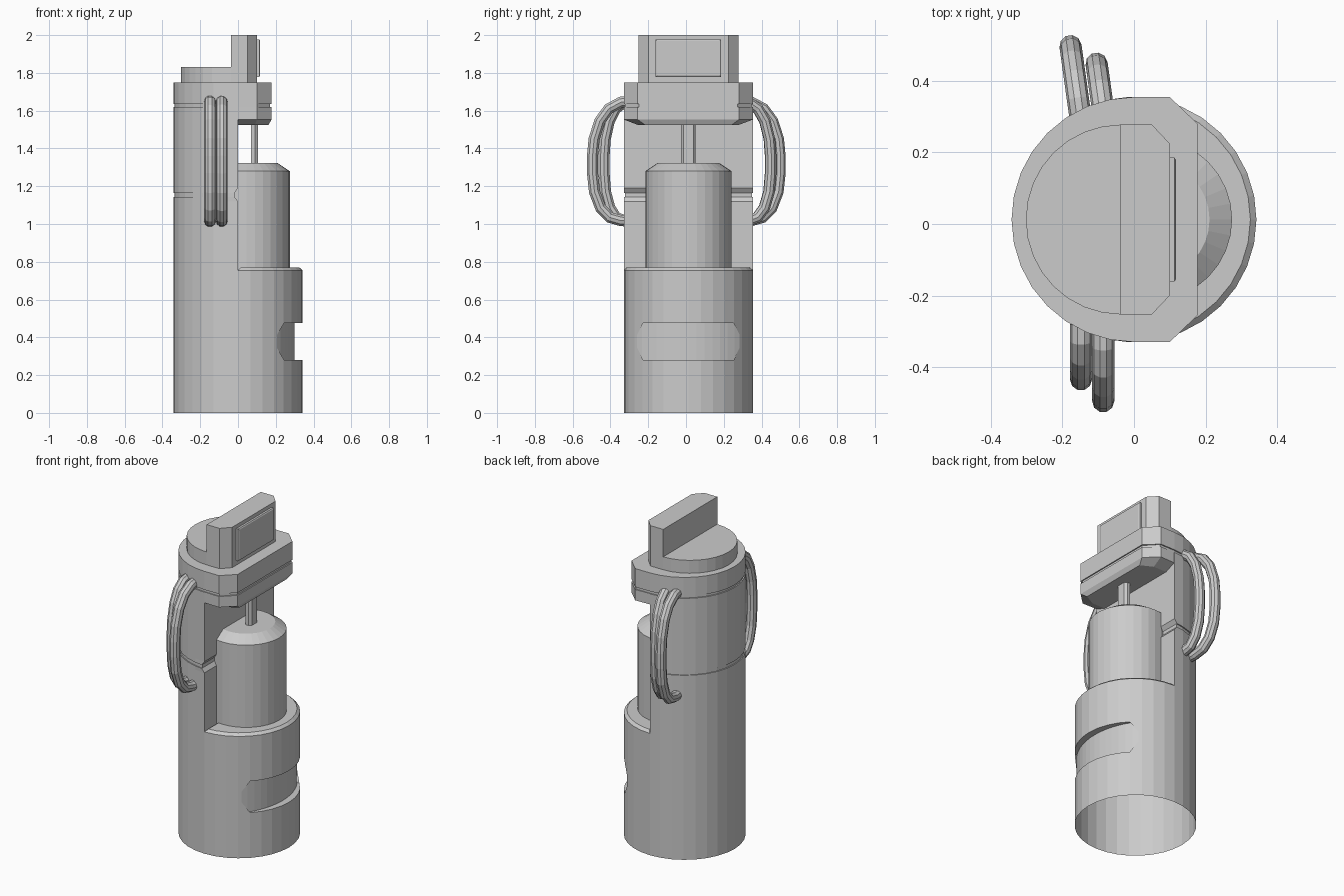
import bpy, bmesh, math
from mathutils import Matrix

if "Cube" in bpy.data.objects:
    bpy.data.objects.remove(bpy.data.objects["Cube"])

CY = 0.0125   # body axis in y
R = 0.342     # body radius


def finish(name, bm):
    bmesh.ops.recalc_face_normals(bm, faces=bm.faces)
    me = bpy.data.meshes.new(name)
    bm.to_mesh(me)
    bm.free()
    ob = bpy.data.objects.new(name, me)
    bpy.context.collection.objects.link(ob)
    return ob


def loft(name, rings, matrix=None, bottom=True):
    """Skin a list of (z, outline) sections and cap the ends."""
    bm = bmesh.new()
    loops = [[bm.verts.new((x, y + CY, z)) for x, y in pts] for z, pts in rings]
    for a, b in zip(loops, loops[1:]):
        for i in range(len(a)):
            j = (i + 1) % len(a)
            bm.faces.new((a[i], a[j], b[j], b[i]))
    if bottom:
        bm.faces.new(loops[0][::-1])
    bm.faces.new(loops[-1])
    if matrix:
        bm.transform(matrix)
    return finish(name, bm)


def arc(r, a0, a1, n, cx=0.0):
    return [(cx + r * math.cos(math.radians(a0 + (a1 - a0) * i / n)),
             r * math.sin(math.radians(a0 + (a1 - a0) * i / n))) for i in range(n + 1)]


def circle(r, cx=0.0, n=32):
    return arc(r, 0, 360, n, cx)[:-1]


def back_half(r, flat=0.0):
    return [(min(x, flat), y) for x, y in arc(r, 90, 270, 16)]


def front_half(r, flat=0.0):
    return [(max(x, flat), y) for x, y in arc(r, -90, 90, 16)]


def mirrored(pts):
    """Close a right-hand outline given for -y by mirroring it to +y."""
    return pts + [(x, -y) for x, y in reversed(pts)]


def boolean(ob, cutter):
    mod = ob.modifiers.new("cut", 'BOOLEAN')
    mod.object, mod.operation, mod.solver = cutter, 'DIFFERENCE', 'EXACT'
    dg = bpy.context.evaluated_depsgraph_get()
    me = bpy.data.meshes.new_from_object(ob.evaluated_get(dg))
    ob.modifiers.clear()
    ob.data = me
    bpy.data.objects.remove(cutter)


# Lower body with a curved hexagonal recess, open underneath
base = loft("lower_body", [(0, circle(R)), (0.755, circle(R))])
hexagon = [(-0.288, 0.38), (-0.24, 0.28), (0.24, 0.28), (0.288, 0.38), (0.24, 0.475), (-0.24, 0.475)]
bm = bmesh.new()
near, far = ([bm.verts.new((x, y + CY, z)) for y, z in hexagon] for x in (0.1, 0.6))
bm.faces.new(near)
bm.faces.new(far)
for i in range(6):
    j = (i + 1) % 6
    bm.faces.new((near[i], near[j], far[j], far[i]))
cutter = finish("recess_cutter", bm)
cutter.hide_render = True
boolean(cutter, loft("recess_floor", [(0.2, circle(0.44, -0.14, 64)), (0.6, circle(0.44, -0.14, 64))]))
boolean(base, cutter)
bm = bmesh.new()
bm.from_mesh(base.data)
bmesh.ops.delete(bm, geom=[f for f in bm.faces if f.calc_center_median().z < 1e-4], context='FACES')
bm.to_mesh(base.data)
bm.free()

# Chamfered rim on the front half of the lower body
loft("front_rim", [(0.755, front_half(R)), (0.77, front_half(R - 0.017, 0.015))])

# Back column with the parting groove that flares at the flat face
loft("back_column", [(0.755, back_half(R)), (1.12, back_half(R)), (1.143, back_half(R, -0.018)),
                     (1.143, back_half(R - 0.006, -0.018)), (1.165, back_half(R - 0.006, -0.018)),
                     (1.165, back_half(R, -0.018)), (1.19, back_half(R)), (1.62, back_half(R))])

# Inner canister and its plunger rod
loft("canister", [(0.76, circle(0.228, 0.046)), (1.28, circle(0.228, 0.046)), (1.322, circle(0.165, 0.046))])
rod = mirrored([(0.07, -0.038), (0.09, -0.038), (0.105, -0.026)])
loft("plunger_rod", [(1.31, rod), (1.54, rod)])

# Overhanging head: lower slab, thin groove, upper plate
loft("head_slab", [(1.525, mirrored([(-0.03, -0.268), (0.09, -0.268), (0.162, -0.23)])),
                   (1.553, mirrored([(-0.03, -0.338), (0.1, -R), (0.177, -0.268)])),
                   (1.62, mirrored([(-0.03, -0.338), (0.1, -R), (0.177, -0.268)]))])


def head(inset):
    return back_half(R - inset) + [(0.1, inset - R), (0.177 - inset, inset - 0.268),
                                   (0.177 - inset, 0.268 - inset), (0.1, R - inset)]


loft("head_groove", [(1.61, head(0.007)), (1.645, head(0.007))])
loft("head_plate", [(1.636, head(0)), (1.75, head(0))])

# Round cap and the upright display block
r = 0.265
loft("cap", [(1.745, arc(r, 90, 270, 16, -0.037)), (1.83, arc(r, 90, 270, 16, -0.037))])
block = mirrored([(-0.038, -r), (0.05, -r), (0.1, -0.212)])
loft("display_block", [(1.745, block), (2.0, block)])


# Display panel, tapered towards the front
def panel(h, w):
    return [(-h, -w), (h, -w), (h, w), (-h, w)]


to_front = Matrix.Translation((0.0, CY, 1.878)) @ Matrix.Rotation(math.radians(90), 4, 'Y') \
    @ Matrix.Translation((0, -CY, 0))
loft("display_panel", [(0.095, panel(0.099, 0.173)), (0.113, panel(0.099, 0.173)),
                       (0.117, panel(0.093, 0.167))], to_front)

# Paired hoses on both sides; (outward 0..1, z)
hose_path = [(0, 1.65), (0.3, 1.645), (0.6, 1.61), (0.82, 1.545), (0.96, 1.45), (1, 1.36),
             (1, 1.27), (0.95, 1.17), (0.8, 1.085), (0.58, 1.035), (0.3, 1.018), (0, 1.015)]


def hose(name, side, x, reach, lean):
    cu = bpy.data.curves.new(name + "_path", 'CURVE')
    cu.dimensions = '3D'
    cu.bevel_depth, cu.bevel_resolution, cu.use_fill_caps = 0.031, 3, True
    sp = cu.splines.new('POLY')
    sp.points.add(len(hose_path) - 1)
    start = 0.28
    for p, (t, z) in zip(sp.points, hose_path):
        out = t * (reach - start)
        p.co = (x - lean * out, side * (start + out), z, 1)
    tmp = bpy.data.objects.new(name + "_path", cu)
    bpy.context.collection.objects.link(tmp)
    dg = bpy.context.evaluated_depsgraph_get()
    me = bpy.data.meshes.new_from_object(tmp.evaluated_get(dg))
    bpy.data.objects.remove(tmp)
    me.polygons.foreach_set("use_smooth", [False] * len(me.polygons))
    bpy.context.collection.objects.link(bpy.data.objects.new(name, me))


hose("front_hose_inner", -1, -0.148, 0.434, 0)
hose("front_hose_outer", -1, -0.086, 0.495, 0)
hose("back_hose_outer", 1, -0.147, 0.497, 0.14)
hose("back_hose_inner", 1, -0.081, 0.448, 0.14)
